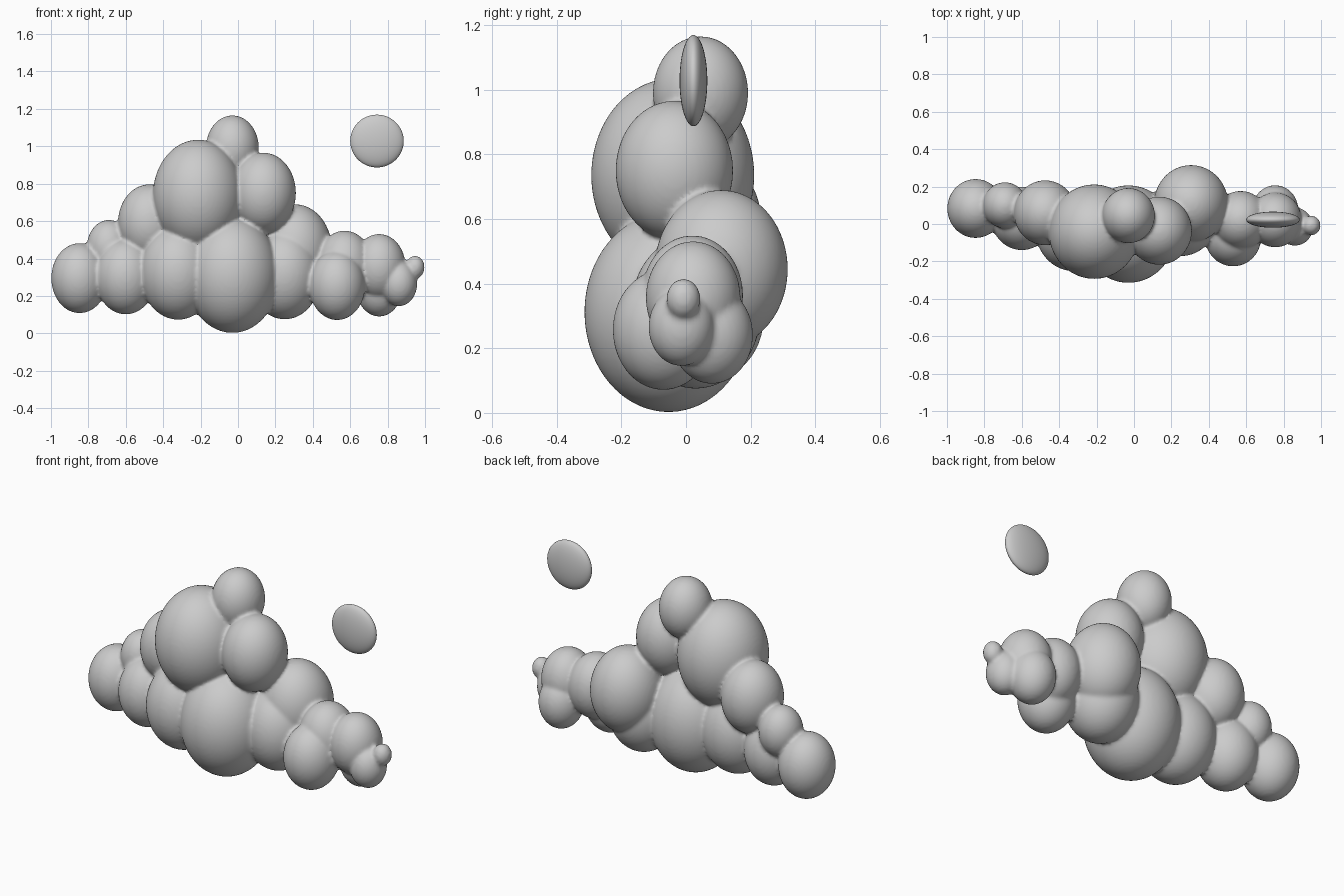
import bpy

# Puff centres and radius: x, y, z, r (each puff is a little taller than wide)
PUFFS = [
    (-0.847, 0.083, 0.295, 0.156),  # left end
    (-0.60, 0.03, 0.303, 0.168),
    (-0.69, 0.10, 0.46, 0.122),
    (-0.475, 0.06, 0.59, 0.172),
    (-0.32, -0.04, 0.325, 0.21),
    (-0.213, -0.041, 0.735, 0.25),  # big upper puff
    (0.135, -0.036, 0.75, 0.18),
    (-0.03, 0.045, 0.99, 0.146),    # crown
    (-0.03, -0.054, 0.312, 0.258),  # centre base
    (0.25, 0.03, 0.315, 0.20),
    (0.305, 0.109, 0.445, 0.204),
    (0.53, -0.07, 0.257, 0.155),
    (0.57, 0.02, 0.363, 0.155),
    (0.755, 0.022, 0.357, 0.145),
    (0.755, 0.08, 0.241, 0.126),
    (0.86, -0.014, 0.266, 0.101),
    (0.947, -0.008, 0.353, 0.052),  # right tip
]


def ellipsoid(name, loc, size):
    bpy.ops.mesh.primitive_uv_sphere_add(segments=64, ring_count=32, radius=1, location=loc)
    ob = bpy.context.object
    ob.name = name
    ob.scale = size
    bpy.ops.object.transform_apply(location=False, rotation=False, scale=True)
    bpy.ops.object.shade_smooth()
    return ob


# Cloud: puffs fused into one skin with softened creases
parts = [ellipsoid("puff", (x, y, z), (0.97 * r, 1.01 * r, 1.2 * r)) for x, y, z, r in PUFFS]
bpy.ops.object.select_all(action='DESELECT')
for p in parts:
    p.select_set(True)
bpy.context.view_layer.objects.active = parts[0]
bpy.ops.object.join()
cloud = bpy.context.object
cloud.name = "cloud"
fuse = cloud.modifiers.new("fuse", 'REMESH')
fuse.mode = 'VOXEL'
fuse.voxel_size = 0.01
fuse.use_smooth_shade = True
soften = cloud.modifiers.new("soften", 'SMOOTH')
soften.factor = 0.5
soften.iterations = 5

# Floating flattened disc beside the crown
ellipsoid("disc", (0.743, 0.023, 1.028), (0.143, 0.043, 0.141))
